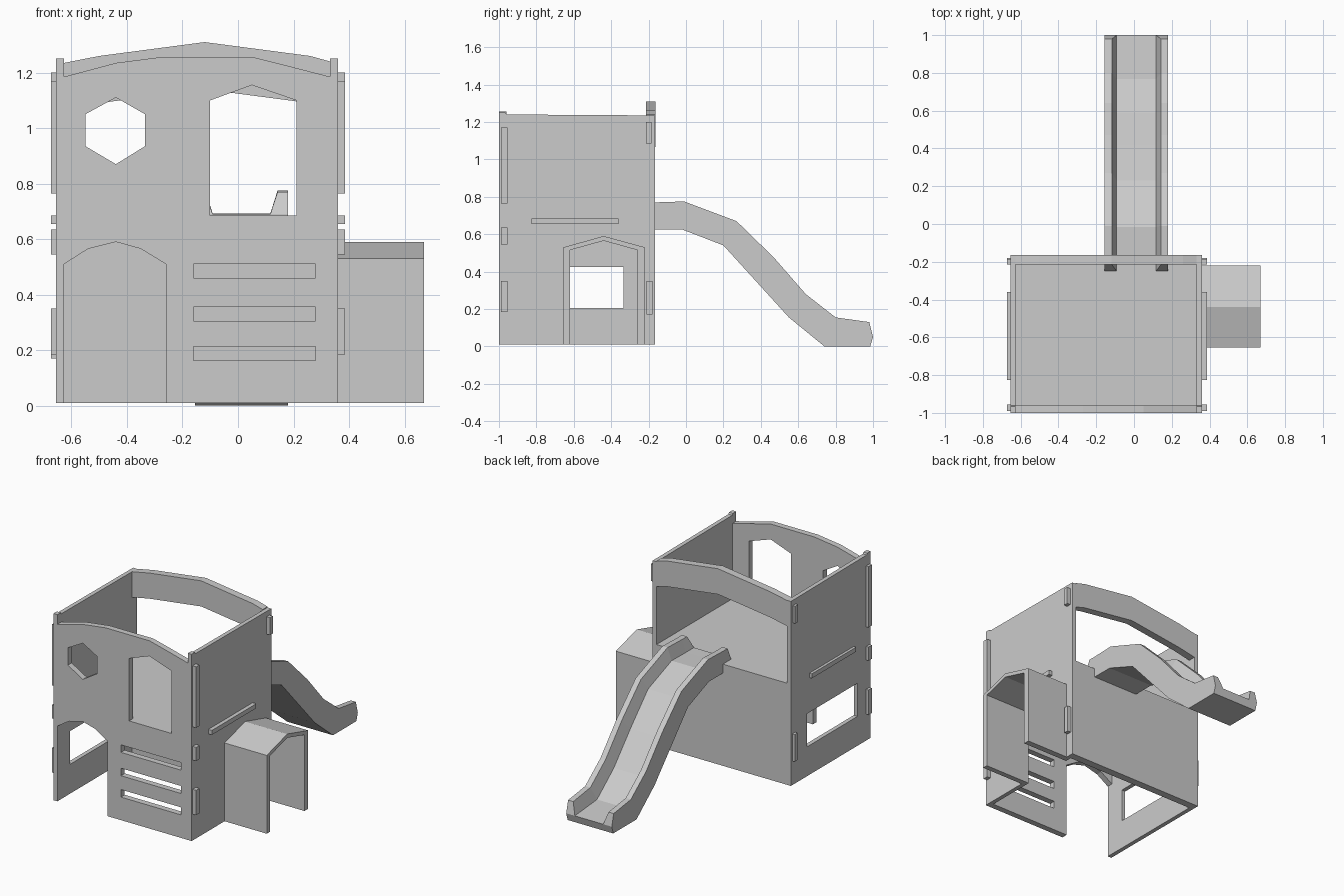
import bpy, bmesh
from math import radians

if "Cube" in bpy.data.objects:
    bpy.data.objects.remove(bpy.data.objects["Cube"])


def panel(name, loops, lo, hi, side=False):
    """Flat board from an outline plus hole loops, drawn in xz (front) or yz (side)."""
    cu = bpy.data.curves.new(name + "_profile", 'CURVE')
    cu.dimensions = '2D'
    cu.fill_mode = 'BOTH'
    cu.extrude = (hi - lo) / 2
    for loop in loops:
        sp = cu.splines.new('POLY')
        sp.points.add(len(loop) - 1)
        for p, (a, b) in zip(sp.points, loop):
            p.co = (a, b, 0, 1)
        sp.use_cyclic_u = True
    tmp = bpy.data.objects.new(name + "_tmp", cu)
    bpy.context.collection.objects.link(tmp)
    bpy.context.view_layer.update()
    dg = bpy.context.evaluated_depsgraph_get()
    me = bpy.data.meshes.new_from_object(tmp.evaluated_get(dg))
    bpy.data.objects.remove(tmp)
    bpy.data.curves.remove(cu)
    bm = bmesh.new()
    bm.from_mesh(me)
    bmesh.ops.remove_doubles(bm, verts=bm.verts, dist=1e-5)
    bmesh.ops.recalc_face_normals(bm, faces=bm.faces)
    for f in bm.faces:
        f.smooth = False
    bm.to_mesh(me)
    bm.free()
    ob = bpy.data.objects.new(name, me)
    bpy.context.collection.objects.link(ob)
    mid = (lo + hi) / 2
    if side:
        ob.rotation_euler = (radians(90), 0, radians(90))
        ob.location.x = mid
    else:
        ob.rotation_euler = (radians(90), 0, 0)
        ob.location.y = mid
    return ob


def rect(a0, a1, b0, b1):
    return [(a0, b0), (a1, b0), (a1, b1), (a0, b1)]


def box(name, x0, x1, y0, y1, z0, z1):
    return panel(name, [rect(x0, x1, z0, z1)], y0, y1)


# Front wall: arched doorway on the left, two windows, three climbing slots
front = [(-.26, .01), (.332, .01), (.332, 1.185), (.15, 1.232), (.05, 1.257), (-.27, 1.257),
         (-.44, 1.235), (-.627, 1.185), (-.627, .51), (-.54, .565), (-.44, .59),
         (-.35, .565), (-.26, .51)]
window = [(-.1, .685), (.21, .685), (.21, 1.1), (.05, 1.155), (-.1, 1.1)]
hexagon = [(-.44, .87), (-.335, .935), (-.335, 1.05), (-.44, 1.11), (-.55, 1.05), (-.55, .935)]
slots = [rect(-.16, .28, z, z + .05) for z in (.163, .305, .46)]
panel("front_wall", [front, window, hexagon] + slots, -1, -.96)

# Side walls: one with a window, one with the arched tunnel entrance
top = [(-.165, 1.235), (-.96, 1.24), (-.965, 1.25), (-1, 1.25)]
panel("left_wall", [[(-1, .01), (-.165, .01)] + top, rect(-.865, -.335, .205, .425)],
      -.655, -.627, True)
arch = [(-.62, .01), (-.62, .515), (-.44, .565), (-.26, .515), (-.26, .01)]
panel("right_wall", [[(-1, .01)] + arch + [(-.165, .01)] + top], .332, .36, True)

# Back wall: low board and arched beam over the slide opening
box("back_wall", -.627, .332, -.215, -.165, .01, .685)
beam = [(-.627, 1.235), (-.5, 1.26), (-.12, 1.31), (.26, 1.26), (.332, 1.24)]
panel("back_beam", [beam + [(x, z - .17) for x, z in reversed(beam)]], -.215, -.164)

# Platform floor
box("floor", -.627, .332, -.96, -.215, .655, .685)

# Joint tabs sticking out through both side walls
tabs = [(-.99, -.955, .765, 1.17), (-.99, -.955, .545, .635), (-.99, -.955, .185, .35),
        (-.825, -.36, .655, .685), (-.215, -.185, 1.085, 1.2), (-.21, -.18, .17, .35)]
for i, (y0, y1, z0, z1) in enumerate(tabs):
    box(f"left_tab_{i}", -.673, -.655, y0, y1, z0, z1)
    box(f"right_tab_{i}", .36, .386, y0, y1, z0, z1)

# Crawl tunnel with a gabled roof
outer = [(-.22, .01), (-.22, .53), (-.44, .59), (-.655, .53), (-.655, .01)]
panel("tunnel", [arch + outer], .36, .67, True)

# Slide: channel section lofted along stations of (rail top, bed, underside)
stations = [((-.215, .77), (-.25, .69), (-.25, .67)),
            ((-.165, .77), (-.165, .69), (-.165, .625))]
for t, b in [((-.01, .775), (-.02, .625)), ((.27, .67), (.2, .54)), ((.47, .475), (.37, .353)),
             ((.64, .28), (.55, .155)), ((.80, .155), (.74, 0))]:
    stations.append((t, tuple(q + .45 * (p - q) for p, q in zip(t, b)), b))
stations.append(((.98, .13), (1, .05), (.985, 0)))
cx = .0125
bm = bmesh.new()
rings = []
for t, m, b in stations:
    section = [(-.1675, b), (-.1675, m), (-.1675, t), (-.13, t), (-.104, m),
               (.104, m), (.13, t), (.1675, t), (.1675, m), (.1675, b)]
    rings.append([bm.verts.new((cx + x, p[0], p[1])) for x, p in section])
n = len(rings[0])
for r, s in zip(rings, rings[1:]):
    for i in range(n):
        j = (i + 1) % n
        bm.faces.new((r[i], r[j], s[j], s[i]))
for r in (rings[0], rings[-1]):
    for ids in ((1, 2, 3, 4), (5, 6, 7, 8), (0, 1, 4, 5, 8, 9)):
        bm.faces.new([r[i] for i in ids])
bmesh.ops.recalc_face_normals(bm, faces=bm.faces)
me = bpy.data.meshes.new("slide")
bm.to_mesh(me)
bm.free()
bpy.context.collection.objects.link(bpy.data.objects.new("slide", me))
